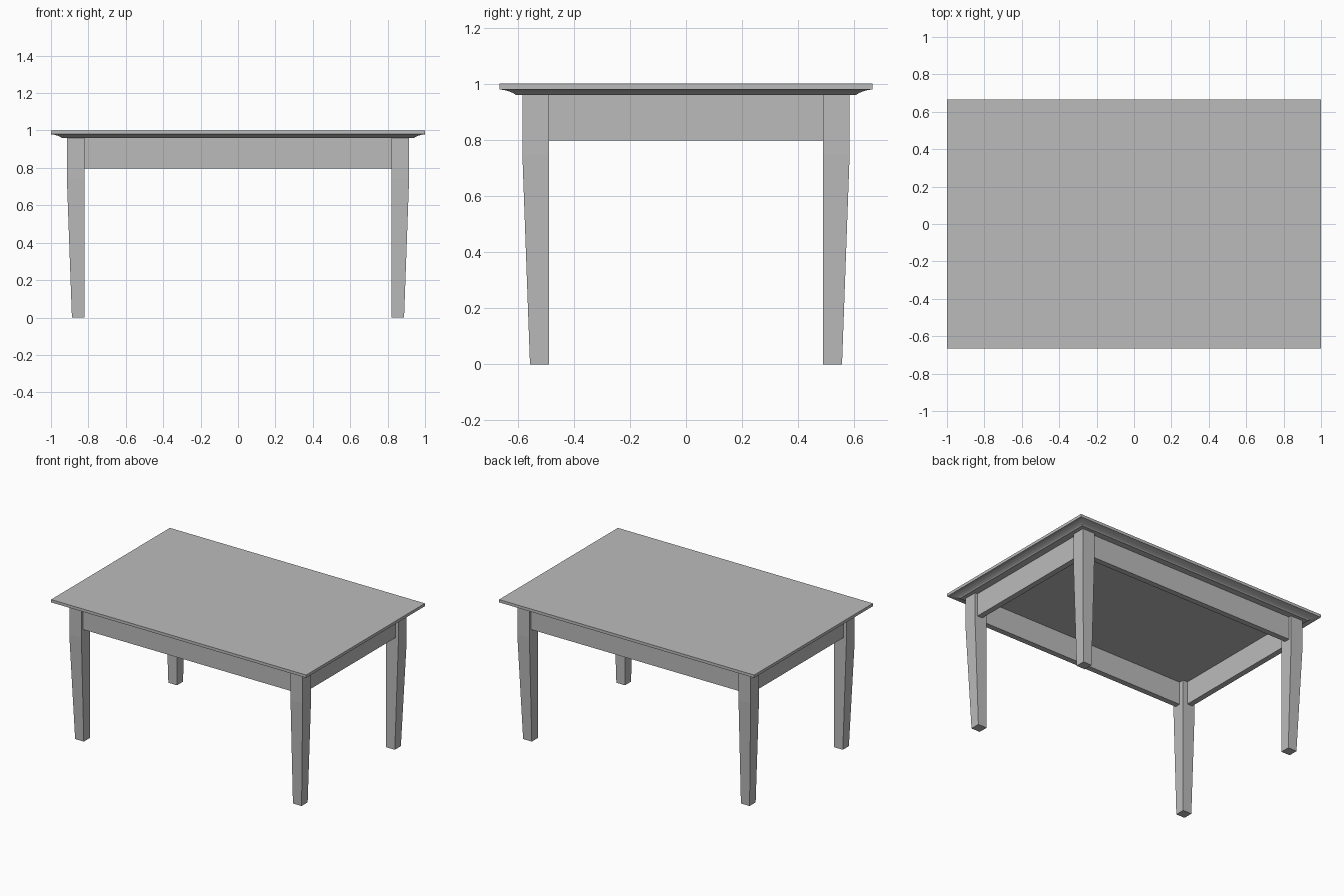
import bpy
import bmesh

if "Cube" in bpy.data.objects:
    bpy.data.objects.remove(bpy.data.objects["Cube"], do_unlink=True)

GREY = (0.5, 0.5, 0.5, 1)
paint = bpy.data.materials.new("plain grey")
paint.use_nodes = True
paint.diffuse_color = GREY
paint.node_tree.nodes["Principled BSDF"].inputs["Base Color"].default_value = GREY


def loft(name, sections):
    """Stack rectangles (x0, x1, y0, y1, z) from bottom to top and cap the ends."""
    bm = bmesh.new()
    rings = [[bm.verts.new((x, y, z)) for x, y in ((a, c), (b, c), (b, d), (a, d))]
             for a, b, c, d, z in sections]
    bm.faces.new(rings[0][::-1])
    bm.faces.new(rings[-1])
    for low, high in zip(rings, rings[1:]):
        for i in range(4):
            j = (i + 1) % 4
            bm.faces.new((low[i], low[j], high[j], high[i]))
    bmesh.ops.recalc_face_normals(bm, faces=bm.faces)
    mesh = bpy.data.meshes.new(name)
    bm.to_mesh(mesh)
    bm.free()
    mesh.materials.append(paint)
    obj = bpy.data.objects.new(name, mesh)
    bpy.context.collection.objects.link(obj)
    return obj


HALF_X, HALF_Y = 1.0, 0.665
LEG_X, LEG_Y = (0.82, 0.915), (0.488, 0.583)
UNDER, APRON_Z, TAPER_Z = 0.96, 0.797, 0.745
RECESS, BOARD, TAPER = 0.02, 0.04, 0.027

# Table top: thin slab with a hollow moulding below its edge
edge = [(0.058, UNDER), (0.05, 0.966), (0.036, 0.972), (0.019, 0.977),
        (0.0, 0.98), (0.0, 1.0)]
loft("table_top", [(i - HALF_X, HALF_X - i, i - HALF_Y, HALF_Y - i, z) for i, z in edge])


def span(sign, inner, outer):
    return sorted((sign * inner, sign * outer))


# Legs: straight heads, only the outer faces taper to the foot
for sx, side in ((1, "left"), (-1, "right")):
    for sy, end in ((-1, "front"), (1, "back")):
        loft(f"{end}_{side}_leg",
             [(*span(sx, LEG_X[0], LEG_X[1] - t), *span(sy, LEG_Y[0], LEG_Y[1] - t), z)
              for t, z in ((TAPER, 0), (0, TAPER_Z), (0, UNDER))])

# Aprons: boards between the legs, set back from the outer leg faces
for sign, ends in ((-1, ("front", "right")), (1, ("back", "left"))):
    y = span(sign, LEG_Y[1] - RECESS - BOARD, LEG_Y[1] - RECESS)
    x = span(sign, LEG_X[1] - RECESS - BOARD, LEG_X[1] - RECESS)
    loft(f"{ends[0]}_apron", [(-LEG_X[0], LEG_X[0], *y, z) for z in (APRON_Z, UNDER)])
    loft(f"{ends[1]}_apron", [(*x, -LEG_Y[0], LEG_Y[0], z) for z in (APRON_Z, UNDER)])
